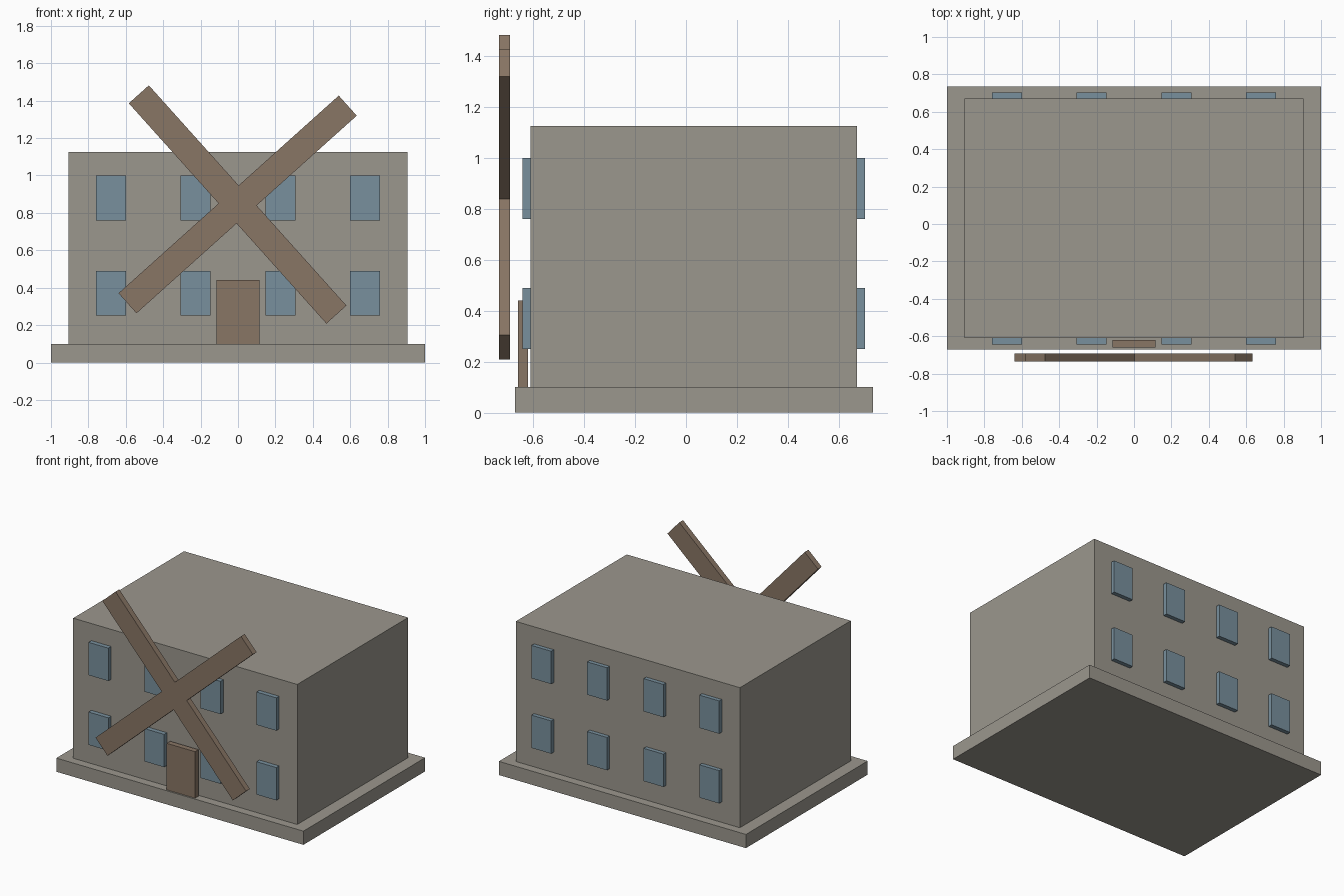
import bpy
import bmesh
from math import radians
from mathutils import Matrix, Vector

default = bpy.data.objects.get("Cube")
if default:
    bpy.data.objects.remove(default, do_unlink=True)


def material(name, rgb):
    m = bpy.data.materials.new(name)
    m.use_nodes = True
    m.diffuse_color = (*rgb, 1)
    m.node_tree.nodes["Principled BSDF"].inputs["Base Color"].default_value = (*rgb, 1)
    return m


stone = material("warm grey stone", (0.33, 0.31, 0.27))
wood = material("brown wood", (0.25, 0.18, 0.13))
glass = material("blue grey glass", (0.19, 0.28, 0.34))


def finish(name, bm, mat):
    bmesh.ops.recalc_face_normals(bm, faces=bm.faces)
    mesh = bpy.data.meshes.new(name)
    bm.to_mesh(mesh)
    bm.free()
    mesh.materials.append(mat)
    ob = bpy.data.objects.new(name, mesh)
    bpy.context.collection.objects.link(ob)
    return ob


def box(name, x, y, z, mat):
    """Box from (min, max) pairs on each axis."""
    bm = bmesh.new()
    bmesh.ops.create_cube(bm, size=1)
    spans = (x, y, z)
    for v in bm.verts:
        v.co = [(a + b) / 2 + c * (b - a) for (a, b), c in zip(spans, v.co)]
    return finish(name, bm, mat)


# Plinth, main block and door
box("base_slab", (-1, 1), (-0.672, 0.735), (0, 0.1), stone)
box("building_block", (-0.907, 0.907), (-0.61, 0.672), (0.1, 1.125), stone)
box("door", (-0.115, 0.115), (-0.66, -0.62), (0.1, 0.44), wood)

# Two rows of four windows on the front and back walls
for side, y in (("front", (-0.643, -0.61)), ("back", (0.67, 0.702))):
    for row, z in (("lower", (0.25, 0.49)), ("upper", (0.76, 1.0))):
        for i, x in enumerate((-0.68, -0.228, 0.228, 0.68)):
            box(f"{side}_{row}_window_{i + 1}", (x - 0.08, x + 0.08), y, z, glass)

# Windmill sails: a tilted cross, extruded through its thickness
half, arm, thick = 0.072, 0.791, 0.043
bm = bmesh.new()
outline = []
for quarter in range(4):
    turn = Matrix.Rotation(radians(90 * quarter + 41.9), 3, "Y").inverted()
    for a, b in ((arm, -half), (arm, half), (half, half)):
        outline.append(bm.verts.new(turn @ Vector((a, 0, b))))
face = bm.faces.new(outline)
grown = bmesh.ops.extrude_face_region(bm, geom=[face])["geom"]
bmesh.ops.translate(bm, vec=(0, thick, 0),
                    verts=[v for v in grown if isinstance(v, bmesh.types.BMVert)])
sails = finish("windmill_sails", bm, wood)
sails.location = (-0.002, -0.735, 0.845)
